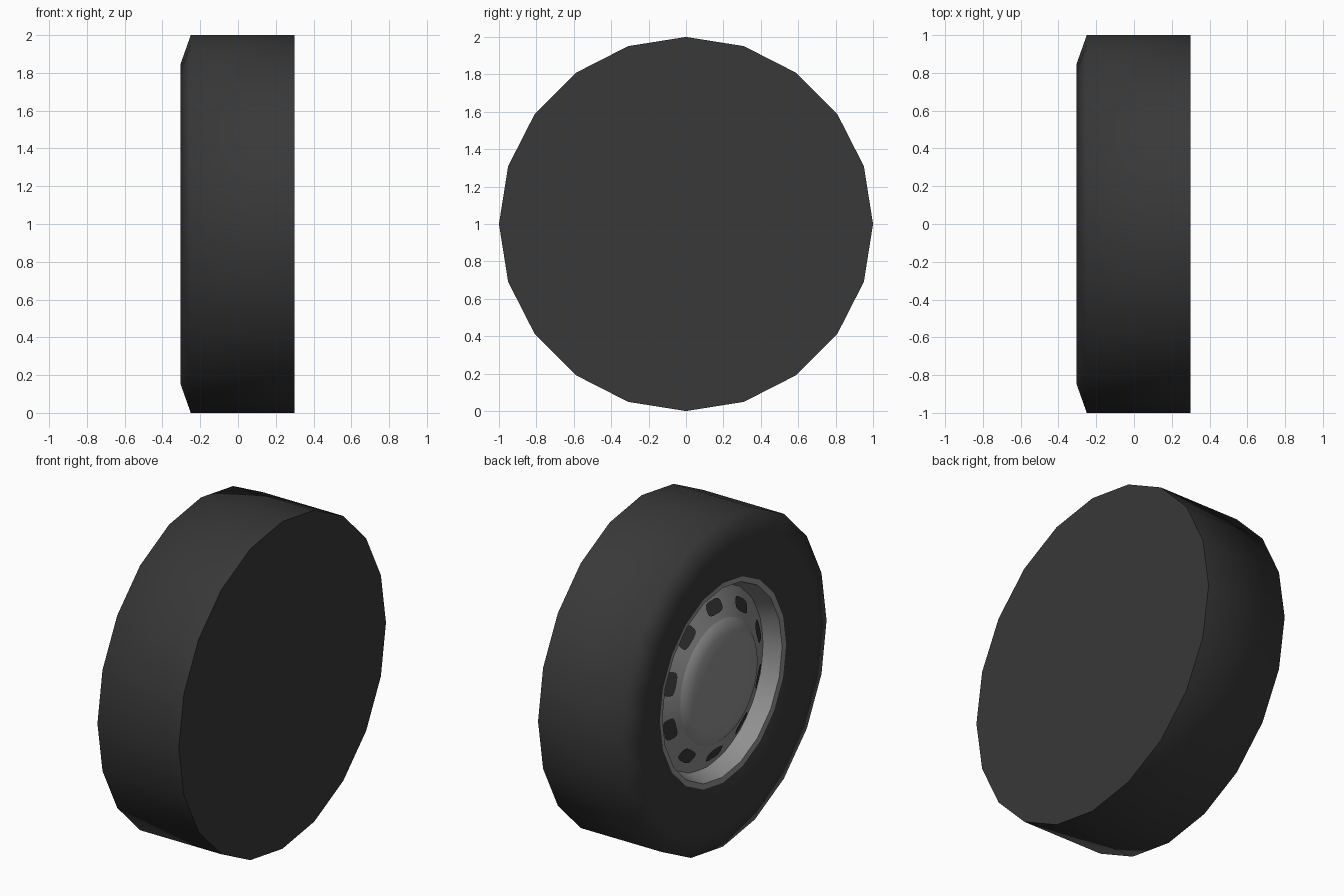
import bpy, bmesh, math
from mathutils import Vector

cube = bpy.data.objects.get("Cube")
if cube:
    bpy.data.objects.remove(cube, do_unlink=True)


def material(name, colour):
    mat = bpy.data.materials.new(name)
    mat.use_nodes = True
    mat.diffuse_color = (*colour, 1)
    bsdf = next(n for n in mat.node_tree.nodes if n.type == 'BSDF_PRINCIPLED')
    bsdf.inputs["Base Color"].default_value = (*colour, 1)
    return mat


rubber = material("black rubber", (0.04, 0.04, 0.04))
steel = material("grey steel", (0.28, 0.28, 0.28))
CENTRE = Vector((0, 0, 1))


def finish(name, bm, mat, smooth_angle=None):
    mesh = bpy.data.meshes.new(name)
    bm.to_mesh(mesh)
    bm.free()
    mesh.materials.append(mat)
    obj = bpy.data.objects.new(name, mesh)
    bpy.context.collection.objects.link(obj)
    if smooth_angle:
        bpy.ops.object.select_all(action='DESELECT')
        obj.select_set(True)
        bpy.context.view_layer.objects.active = obj
        bpy.ops.object.shade_smooth_by_angle(angle=math.radians(smooth_angle))
    return obj


def radial(angle):
    return Vector((0, math.sin(angle), math.cos(angle)))


def lathe(name, profile, sides, mat, smooth_angle):
    """Turn a profile of (x, radius) points about the axle."""
    bm = bmesh.new()
    rings = []
    for x, r in profile:
        if r == 0:
            rings.append([bm.verts.new(CENTRE + Vector((x, 0, 0)))] * sides)
        else:
            rings.append([bm.verts.new(CENTRE + Vector((x, 0, 0)) + r * radial(i * math.tau / sides))
                          for i in range(sides)])
    for a, b in zip(rings, rings[1:]):
        for i in range(sides):
            j = (i + 1) % sides
            corners = list(dict.fromkeys((a[i], a[j], b[j], b[i])))
            bm.faces.new(corners)
    return finish(name, bm, mat, smooth_angle)


# Tyre: flat closed inner side, tread, shoulder and dished sidewall
lathe("tyre", [(0.3, 0), (0.3, 1), (-0.25, 1), (-0.305, 0.845), (-0.25, 0.61)], 20, rubber, 80)

# Rim: flat lip and tapering barrel
lathe("rim", [(-0.25, 0.612), (-0.245, 0.578), (-0.13, 0.54)], 20, steel, 30)

# Wheel disc: cone that carries the vent holes
lathe("wheel_disc", [(-0.135, 0.555), (-0.22, 0.37)], 40, steel, 30)

# Hub cap: shallow rounded dome
lathe("hub_cap", [(-0.22, 0.37), (-0.242, 0.345), (-0.257, 0.3), (-0.268, 0.22),
                  (-0.274, 0.12), (-0.276, 0)], 40, steel, 60)

# Vent holes: ten rounded dark plates lying on the cone
bm = bmesh.new()
slope = Vector((0.085, 0.185)).normalized()
for k in range(10):
    angle = k * math.tau / 10
    out = radial(angle)
    along = radial(angle + math.pi / 2)
    up_cone = Vector((slope.x, 0, 0)) + out * slope.y
    normal = Vector((-slope.y, 0, 0)) + out * slope.x
    middle = CENTRE + Vector((-0.1855, 0, 0)) + out * 0.445 + normal * 0.005
    points = []
    for i in range(16):
        t = (i + 0.5) * math.tau / 16
        c, s = (math.copysign(abs(f(t)) ** 0.6, f(t)) for f in (math.cos, math.sin))
        points.append(bm.verts.new(middle + up_cone * 0.042 * c + along * 0.07 * s))
    bm.faces.new(points)
finish("vent_holes", bm, rubber)
